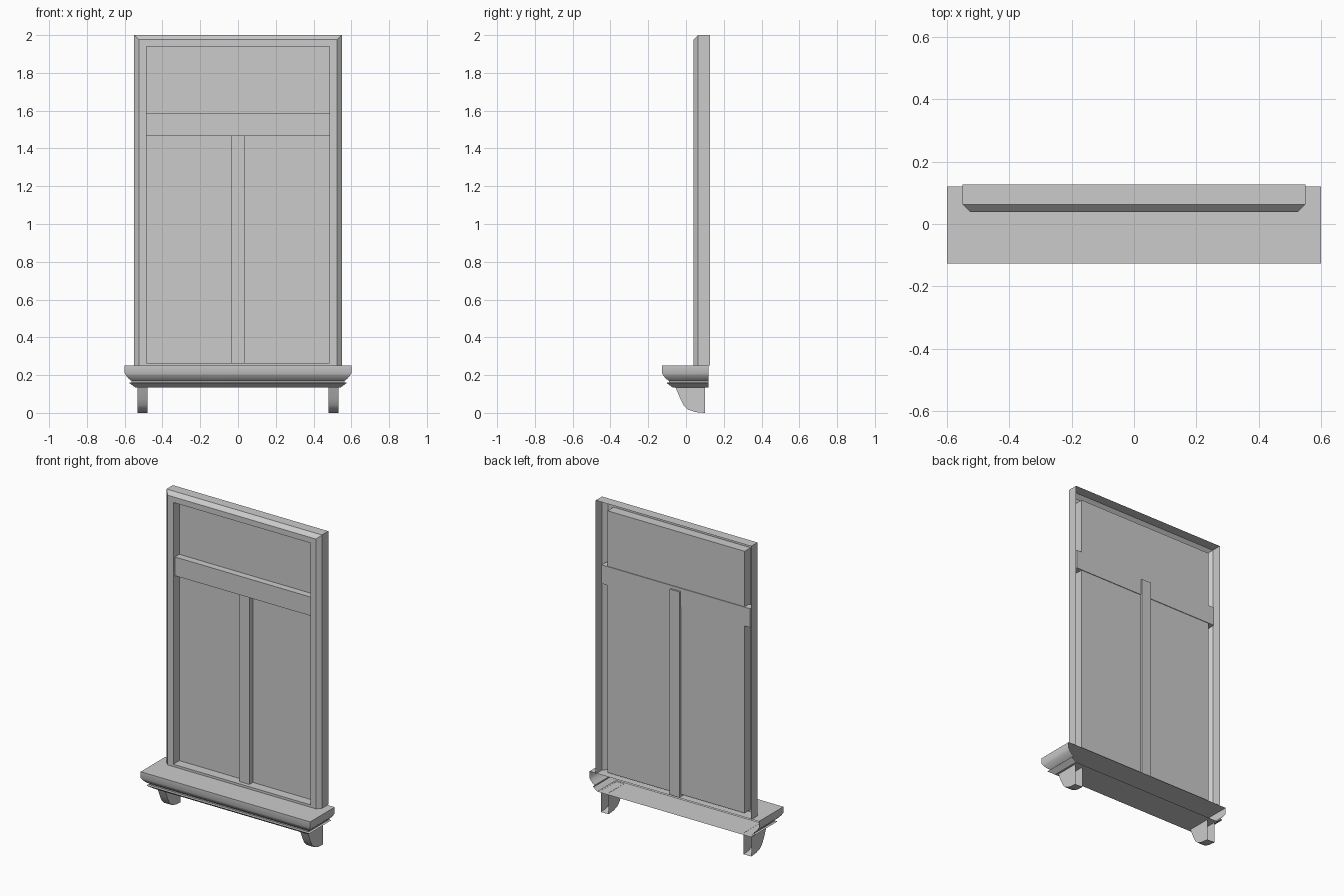
import bpy, bmesh

if "Cube" in bpy.data.objects:
    bpy.data.objects.remove(bpy.data.objects["Cube"])


def finish(name, bm):
    bmesh.ops.recalc_face_normals(bm, faces=bm.faces)
    me = bpy.data.meshes.new(name)
    bm.to_mesh(me)
    bm.free()
    ob = bpy.data.objects.new(name, me)
    bpy.context.collection.objects.link(ob)
    return ob


def smooth(ob, angle=0.6):
    bpy.ops.object.select_all(action='DESELECT')
    ob.select_set(True)
    bpy.context.view_layer.objects.active = ob
    bpy.ops.object.shade_smooth_by_angle(angle=angle)


def bar(name, x0, x1, y0, y1, z0, z1):
    bm = bmesh.new()
    bmesh.ops.create_cube(bm, size=1)
    for v in bm.verts:
        v.co = ((x0 + x1) / 2 + v.co.x * (x1 - x0),
                (y0 + y1) / 2 + v.co.y * (y1 - y0),
                (z0 + z1) / 2 + v.co.z * (z1 - z0))
    return finish(name, bm)


# Window frame: open-backed casing with chamfered front and recessed pane
# Each loop: half width, depth y, bottom z, top z
loops = [(0.55, 0.127, 0.25, 2.0), (0.55, 0.063, 0.25, 2.0),
         (0.525, 0.039, 0.25, 1.976), (0.485, 0.039, 0.265, 1.94),
         (0.485, 0.1, 0.265, 1.94)]
bm = bmesh.new()
rings = [[bm.verts.new(c) for c in ((-w, y, b), (-w, y, t), (w, y, t), (w, y, b))]
         for w, y, b, t in loops]
for k, (a, b) in enumerate(zip(rings, rings[1:])):
    for i in range(4 if k >= 2 else 3):      # outer casing has no bottom wall
        j = (i + 1) % 4
        bm.faces.new((a[i], a[j], b[j], b[i]))
bm.faces.new(rings[-1])
finish("window_frame", bm)

# Glazing bars
bar("transom", -0.525, 0.525, 0.056, 0.104, 1.465, 1.585)
bar("mullion", -0.035, 0.035, 0.065, 0.115, 0.25, 1.565)

# Sill: moulding swept round three sides, open at the back (inset, z)
profile = [(0, 0.25), (0, 0.21), (0.009, 0.195), (0.022, 0.18), (0.036, 0.17),
           (0.036, 0.162), (0.024, 0.159), (0.056, 0.135)]
bm = bmesh.new()
rows = []
for o, z in profile:
    w, f = 0.6 - o, -0.127 + o
    rows.append([bm.verts.new((x, y, z)) for x, y in
                 ((-w, 0.12), (-w, f), (w, f), (w, 0.12))])
for a, b in zip(rows, rows[1:]):
    for i in range(3):
        bm.faces.new((a[i], a[i + 1], b[i + 1], b[i]))
bm.faces.new(rows[0])
bm.faces.new(rows[-1])
smooth(finish("sill", bm))

# Brackets: curved side profile (y, z), open at top and back
curve = [(0.1, 0.002), (0.05, 0.004), (0.01, 0.018), (-0.012, 0.04),
         (-0.03, 0.075), (-0.045, 0.11), (-0.056, 0.136)]
for side, label in ((-1, "left"), (1, "right")):
    bm = bmesh.new()
    ends = [[bm.verts.new((side * x, y, z)) for y, z in curve + [(0.1, 0.136)]]
            for x in (0.478, 0.532)]
    for e in ends:
        bm.faces.new(e)
    for i in range(len(curve) - 1):
        bm.faces.new((ends[0][i], ends[0][i + 1], ends[1][i + 1], ends[1][i]))
    # shift so the bracket foot rests on the ground
    for v in bm.verts:
        if v.co.z < 0.003:
            v.co.z = 0.0
    smooth(finish(label + "_bracket", bm))
